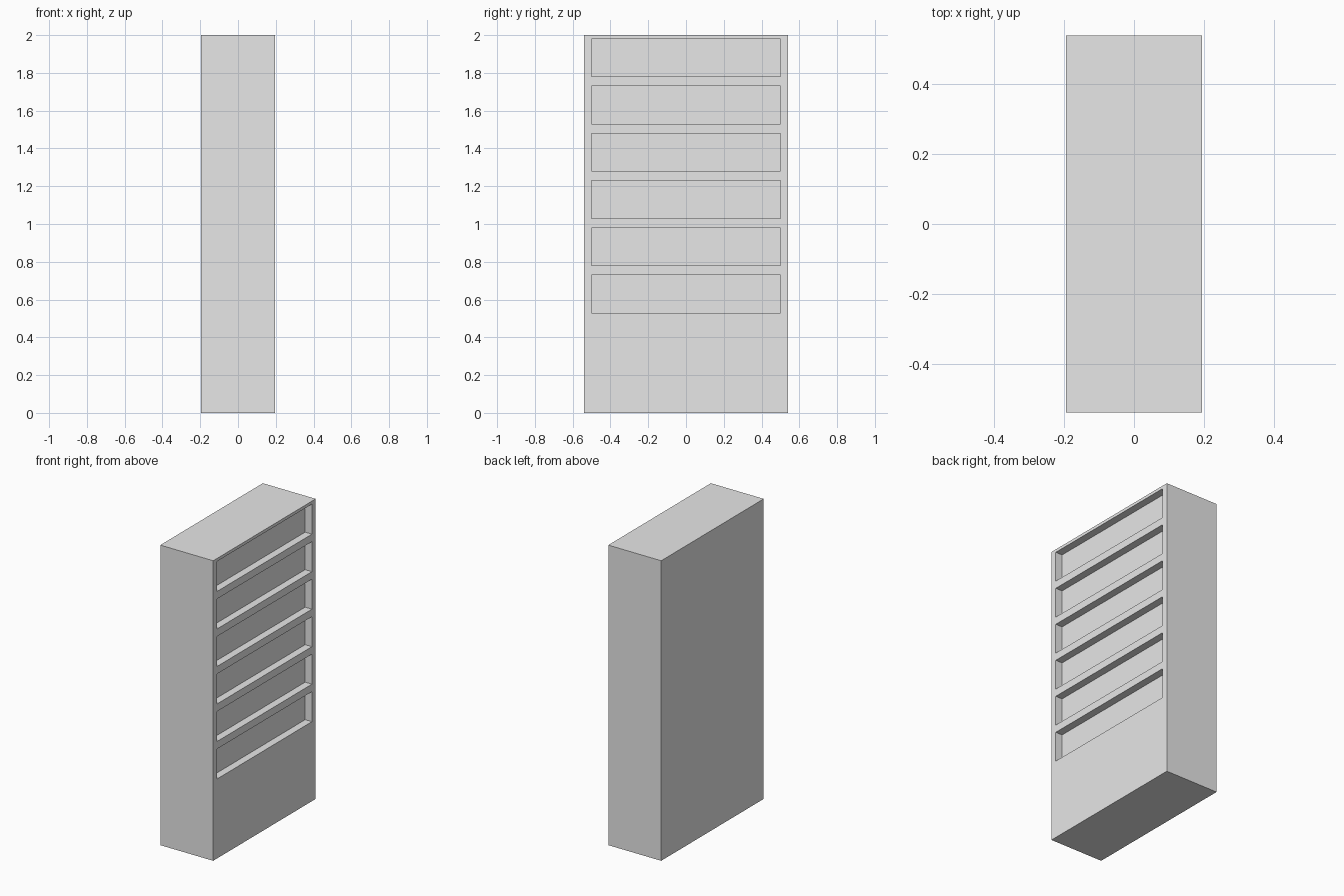
import bpy
import bmesh
from mathutils import Vector

cube = bpy.data.objects.get("Cube")
if cube:
    bpy.data.objects.remove(cube, do_unlink=True)

# Overall size and recess layout
WIDTH, LENGTH, HEIGHT = 0.39, 1.08, 2.0
HALF_OPENING = 0.5
DEPTH = 0.05
COUNT, FIRST, PITCH, OPENING = 6, 0.53, 0.25, 0.2
bottoms = [FIRST + i * PITCH for i in range(COUNT)]

# Plain grey finish
grey = bpy.data.materials.new("plain grey")
grey.use_nodes = True
colour = (0.8, 0.8, 0.8, 1)
grey.diffuse_color = colour
grey.node_tree.nodes["Principled BSDF"].inputs["Base Color"].default_value = colour

# Solid cabinet block
bm = bmesh.new()
bmesh.ops.create_cube(bm, size=1)
for v in bm.verts:
    v.co = Vector((v.co.x * WIDTH, v.co.y * LENGTH, (v.co.z + 0.5) * HEIGHT))


def open_side():
    return [f for f in bm.faces if f.normal.x > 0.9]


def cut_open_side(point, normal):
    """Score the open side along a plane, leaving the other sides whole."""
    faces = open_side()
    edges = {e for f in faces for e in f.edges}
    verts = {v for f in faces for v in f.verts}
    bmesh.ops.bisect_plane(bm, geom=faces + list(edges) + list(verts),
                           plane_co=point, plane_no=normal)
    bm.normal_update()


# Outline the recesses
bm.normal_update()
for y in (-HALF_OPENING, HALF_OPENING):
    cut_open_side((0, y, 0), (0, 1, 0))
for z in bottoms:
    cut_open_side((0, 0, z), (0, 0, 1))
    cut_open_side((0, 0, z + OPENING), (0, 0, 1))

# Push each recess inward
for face in open_side():
    c = face.calc_center_median()
    if abs(c.y) < HALF_OPENING and any(b < c.z < b + OPENING for b in bottoms):
        result = bmesh.ops.extrude_face_region(bm, geom=[face])
        moved = [g for g in result["geom"] if isinstance(g, bmesh.types.BMVert)]
        bmesh.ops.translate(bm, verts=moved, vec=(-DEPTH, 0, 0))
        if face.is_valid:
            bm.faces.remove(face)

bmesh.ops.recalc_face_normals(bm, faces=bm.faces)
mesh = bpy.data.meshes.new("shelf_cabinet")
bm.to_mesh(mesh)
bm.free()
mesh.materials.append(grey)
bpy.context.collection.objects.link(bpy.data.objects.new("shelf_cabinet", mesh))
